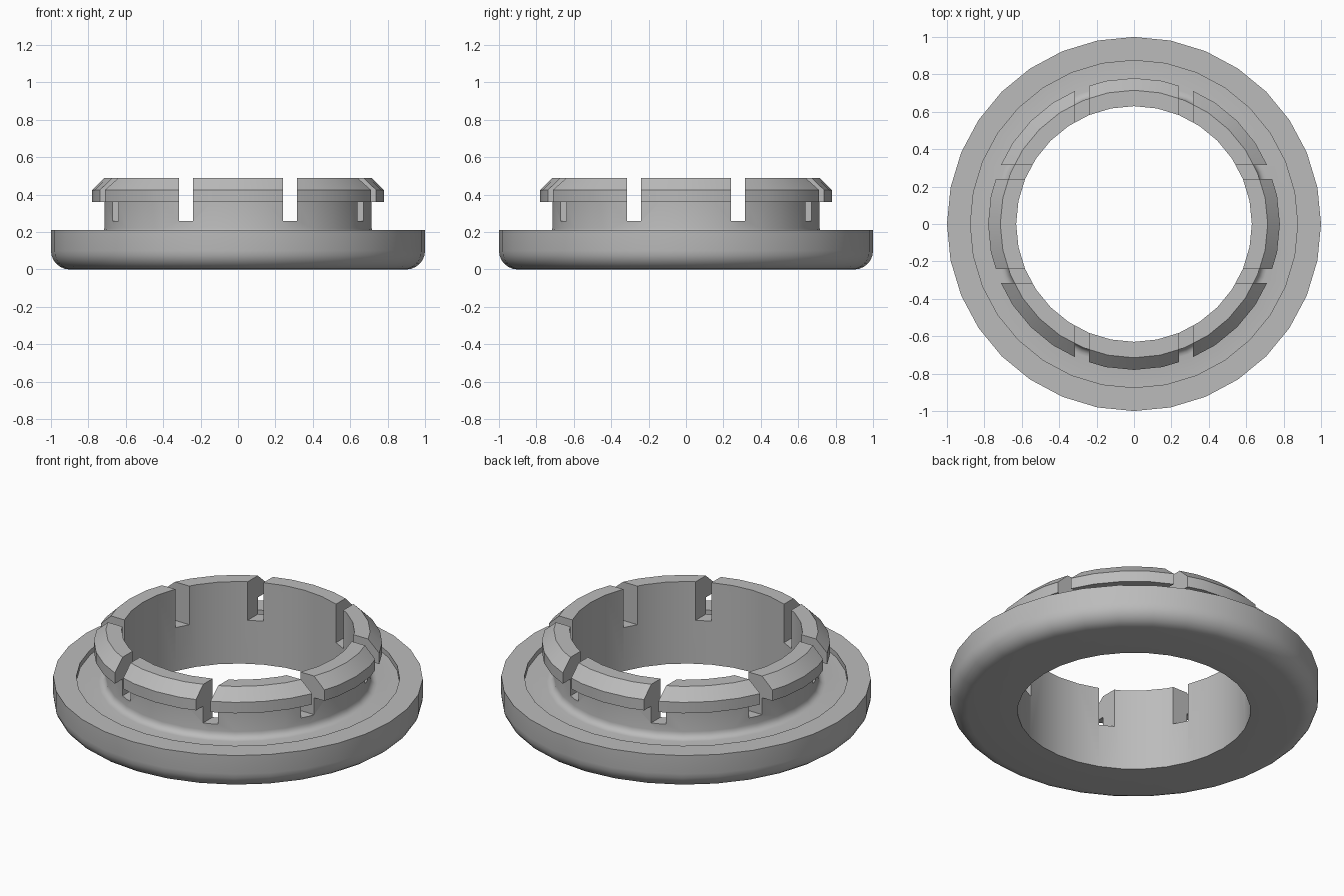
import bpy, bmesh, math

if "Cube" in bpy.data.objects:
    bpy.data.objects.remove(bpy.data.objects["Cube"])

SEGMENTS = 32

grey = bpy.data.materials.new("plain grey")
grey.diffuse_color = (0.5, 0.5, 0.5, 1)
grey.use_nodes = True
grey.node_tree.nodes["Principled BSDF"].inputs["Base Color"].default_value = grey.diffuse_color


def arc(cx, cz, r, start, end, steps):
    """Points of a circular arc in the radius/height plane."""
    angles = [math.radians(start + (end - start) * i / steps) for i in range(steps + 1)]
    return [(cx + r * math.cos(a), cz + r * math.sin(a)) for a in angles]


def lathe(name, profile):
    """Closed ring turned from a radius/height outline."""
    bm = bmesh.new()
    rings = []
    for i in range(SEGMENTS):
        a = 2 * math.pi * i / SEGMENTS
        rings.append([bm.verts.new((r * math.cos(a), r * math.sin(a), z)) for r, z in profile])
    n = len(profile)
    for i in range(SEGMENTS):
        p, q = rings[i], rings[(i + 1) % SEGMENTS]
        for j in range(n):
            k = (j + 1) % n
            bm.faces.new((p[j], q[j], q[k], p[k]))
    bmesh.ops.recalc_face_normals(bm, faces=bm.faces)
    mesh = bpy.data.meshes.new(name)
    bm.to_mesh(mesh)
    bm.free()
    obj = bpy.data.objects.new(name, mesh)
    bpy.context.collection.objects.link(obj)
    mesh.materials.append(grey)
    return obj


# Flange with rounded lower rim, shallow recess, and collar with snap lip
profile = [(0.63, 0.0)]
profile += arc(0.90, 0.10, 0.10, -90, 0, 6)
profile += [(1.0, 0.21), (0.875, 0.21), (0.875, 0.18)]
profile += arc(0.755, 0.22, 0.04, -90, -180, 4)
profile += [(0.715, 0.36), (0.78, 0.36), (0.78, 0.425), (0.715, 0.49), (0.63, 0.49)]
bushing = lathe("snap_bushing", profile)

# Straight slots that split the collar into eight fingers
cutters = []
for side in (-1, 1):
    for along_y in (True, False):
        x, y = (side * 0.278, 0) if along_y else (0, side * 0.278)
        bpy.ops.mesh.primitive_cube_add(size=1, location=(x, y, 0.46))
        cutter = bpy.context.object
        cutter.name = "slot_cutter"
        cutter.scale = (0.076, 2, 0.40) if along_y else (2, 0.076, 0.40)
        cutter.hide_render = True
        cutter.data.materials.append(grey)
        cutters.append(cutter)
        mod = bushing.modifiers.new("slot", 'BOOLEAN')
        mod.operation = 'DIFFERENCE'
        mod.solver = 'EXACT'
        mod.object = cutter

# Bake the slots, then smooth the round surfaces
bpy.ops.object.select_all(action='DESELECT')
bpy.context.view_layer.objects.active = bushing
bushing.select_set(True)
for mod in list(bushing.modifiers):
    bpy.ops.object.modifier_apply(modifier=mod.name)
for cutter in cutters:
    bpy.data.objects.remove(cutter)
bpy.ops.object.shade_smooth_by_angle(angle=math.radians(30))
